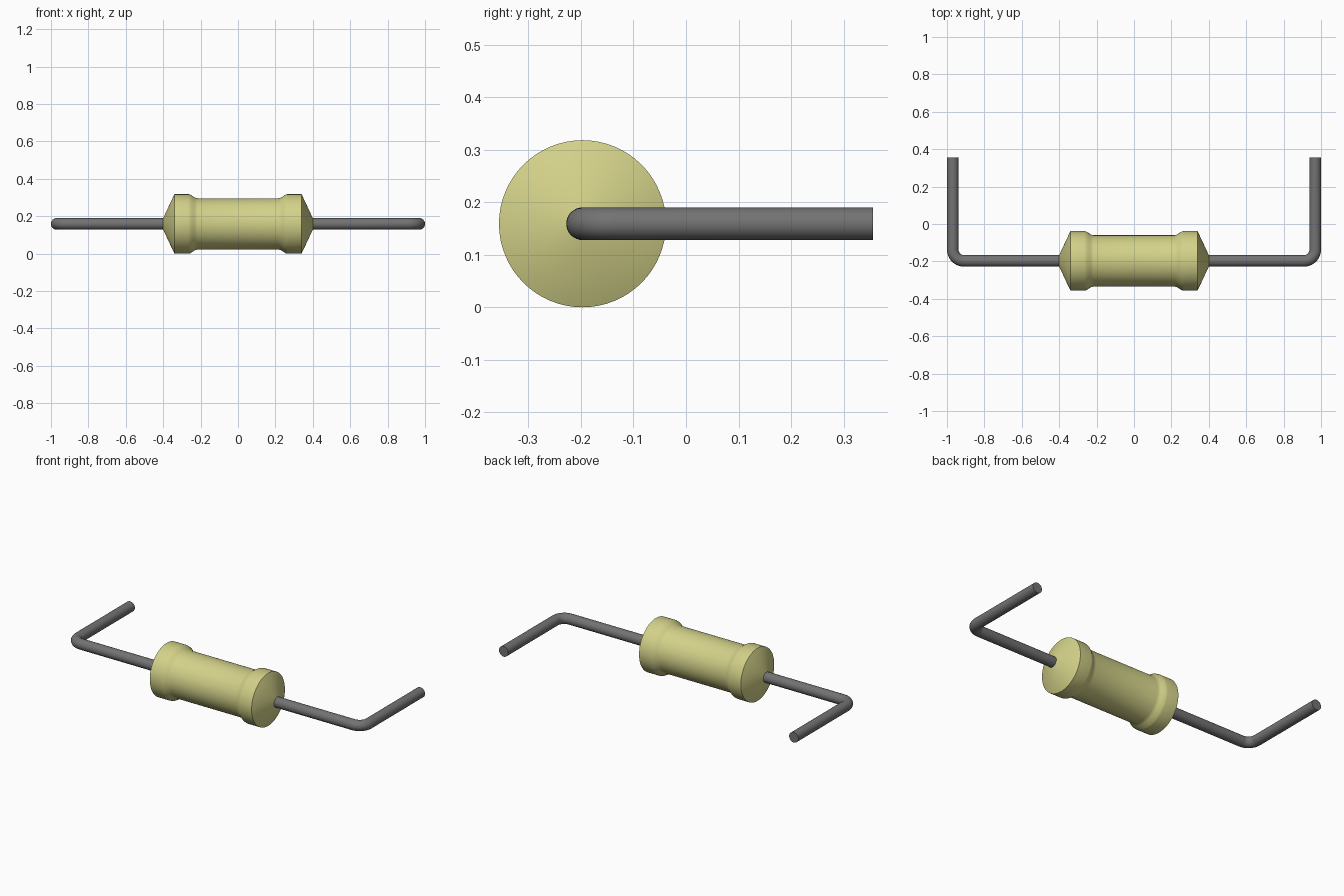
import bpy, bmesh, math
from mathutils import Vector

cube = bpy.data.objects.get("Cube")
if cube:
    bpy.data.objects.remove(cube, do_unlink=True)

AXIS_Y, AXIS_Z = -0.197, 0.159
WIRE_R, BEND_R = 0.031, 0.06


def material(name, rgb):
    m = bpy.data.materials.new(name)
    m.use_nodes = True
    m.diffuse_color = (*rgb, 1)
    bsdf = m.node_tree.nodes["Principled BSDF"]
    bsdf.inputs["Base Color"].default_value = (*rgb, 1)
    bsdf.inputs["Roughness"].default_value = 0.6
    return m


def sweep(name, stations, sides, mat, angle):
    """Skin round rings; each station is (centre, radius, heading in the xy plane)."""
    bm = bmesh.new()
    rings = []
    for centre, radius, heading in stations:
        side = Vector((-math.sin(heading), math.cos(heading), 0))
        ring = []
        for i in range(sides):
            a = 2 * math.pi * i / sides
            offset = side * math.cos(a) + Vector((0, 0, math.sin(a)))
            ring.append(bm.verts.new(Vector(centre) + offset * radius))
        rings.append(ring)
    for r0, r1 in zip(rings, rings[1:]):
        for i in range(sides):
            j = (i + 1) % sides
            bm.faces.new((r0[i], r0[j], r1[j], r1[i]))
    bm.faces.new(rings[0])
    bm.faces.new(rings[-1])
    bmesh.ops.recalc_face_normals(bm, faces=bm.faces)
    mesh = bpy.data.meshes.new(name)
    bm.to_mesh(mesh)
    bm.free()
    mesh.materials.append(mat)
    obj = bpy.data.objects.new(name, mesh)
    bpy.context.collection.objects.link(obj)
    bpy.ops.object.select_all(action='DESELECT')
    obj.select_set(True)
    bpy.context.view_layer.objects.active = obj
    bpy.ops.object.shade_smooth_by_angle(angle=math.radians(angle))
    return obj


ceramic = material("pale yellow ceramic", (0.65, 0.64, 0.25))
metal = material("grey metal", (0.17, 0.17, 0.17))

# Body: coned ends, raised end collars, narrower waist
half = [(0.40, WIRE_R), (0.34, 0.159), (0.265, 0.159), (0.255, 0.157),
        (0.235, 0.144), (0.225, 0.139), (0.215, 0.137)]
profile = [(-x, r) for x, r in half] + half[::-1]
sweep("body", [((x, AXIS_Y, AXIS_Z), r, 0) for x, r in profile], 64, ceramic, 35)

# Leads: straight out of the body, rounded bend, then straight back
STEPS = 10
for s, label in ((1, "left_lead"), (-1, "right_lead")):
    bend_x = 1 - WIRE_R - BEND_R
    path = [(0.38, AXIS_Y, 0)]
    for i in range(STEPS + 1):
        t = math.pi / 2 * i / STEPS
        path.append((bend_x + BEND_R * math.sin(t),
                     AXIS_Y + BEND_R * (1 - math.cos(t)), t))
    path.append((1 - WIRE_R, 0.356, math.pi / 2))
    sweep(label, [((s * x, y, AXIS_Z), WIRE_R, s * t) for x, y, t in path],
          32, metal, 35)
